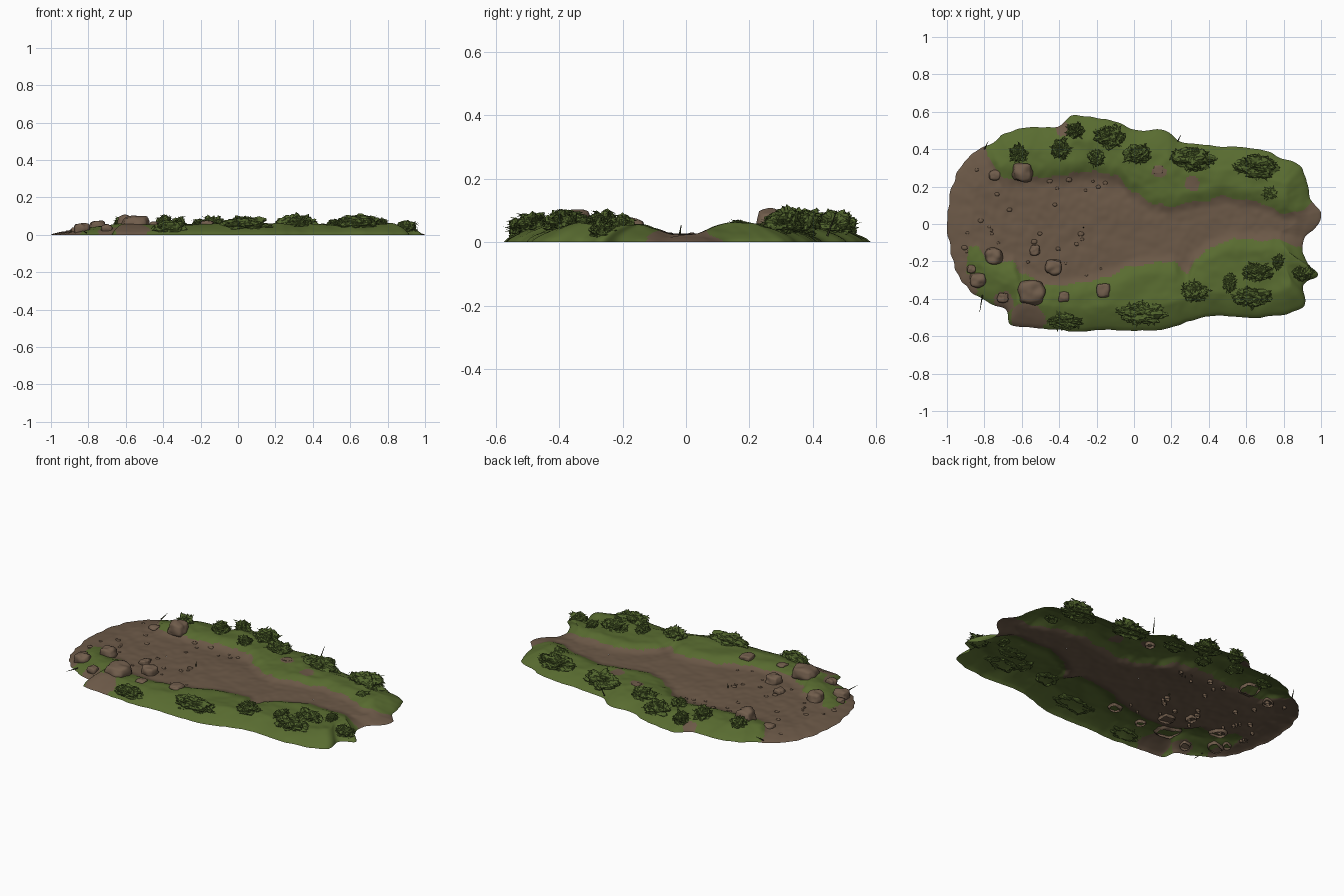
import bpy, bmesh, math, random
from mathutils import Vector, noise
from mathutils.bvhtree import BVHTree

if "Cube" in bpy.data.objects:
    bpy.data.objects.remove(bpy.data.objects["Cube"])
random.seed(4)

def mat(name, c):
    m = bpy.data.materials.new(name)
    m.diffuse_color = (*c, 1)
    m.use_nodes = True
    m.node_tree.nodes["Principled BSDF"].inputs["Base Color"].default_value = m.diffuse_color
    return m
GRASS = mat("grass_green", (0.100, 0.150, 0.030))
DIRT = mat("dirt_brown", (0.150, 0.100, 0.064))
LEAF = mat("leaf_green", (0.080, 0.125, 0.025))
ROCK = mat("rock_brown", (0.165, 0.110, 0.072))
TWIG = mat("twig_dark", (0.045, 0.050, 0.020))

def finish(bm, name, mats, smooth=True):
    me = bpy.data.meshes.new(name)
    bm.to_mesh(me)
    bm.free()
    for m in mats:
        me.materials.append(m)
    for p in me.polygons:
        p.use_smooth = smooth
    ob = bpy.data.objects.new(name, me)
    bpy.context.collection.objects.link(ob)
    return ob

def interp(pts, x):
    for (a, b), (c, d) in zip(pts, pts[1:]):
        if x <= c:
            k = max(0, min(1, (x - a) / (c - a)))
            k = k * k * (3 - 2 * k)
            return b + (d - b) * k
    return pts[-1][1]

def sstep(a, b, v):
    k = max(0, min(1, (v - a) / (b - a)))
    return k * k * (3 - 2 * k)

def n3(x, y, z, f):
    return noise.noise(Vector((x * f, y * f, z * f + 7.3)))

# island outline, clockwise from the left end
RIM = [(-1, 0), (-.98, .16), (-.93, .3), (-.85, .39), (-.78, .42), (-.69, .48), (-.56, .52),
       (-.41, .52), (-.33, .58), (-.23, .57), (-.1, .55), (0, .505), (.16, .5), (.25, .44),
       (.41, .42), (.67, .4), (.81, .345), (.9, .3), (.925, .21), (.94, .13), (1, .05),
       (.96, -.03), (.9, -.08), (.92, -.2), (.98, -.27), (.905, -.33), (.89, -.45), (.67, -.5),
       (.43, -.49), (.3, -.52), (.11, -.565), (-.18, -.565), (-.34, -.575), (-.5, -.555),
       (-.65, -.54), (-.69, -.455), (-.82, -.4), (-.92, -.31), (-.97, -.19)]
# upper and lower edges of the dirt path
UP = [(-1, .9), (-.82, .6), (-.78, .36), (-.7, .24), (-.5, .25), (-.2, .28), (-.1, .25), (0, .17),
      (.1, .11), (.2, .095), (.35, .125), (.5, .15), (.65, .12), (.8, .06), (.86, .06), (1, .14)]
LO = [(-1, -.6), (-.92, -.5), (-.88, -.12), (-.84, -.12), (-.78, -.2), (-.65, -.2), (-.6, -.27),
      (-.45, -.33), (-.3, -.32), (-.13, -.28), (0, -.22), (.2, -.2), (.28, -.27), (.33, -.18),
      (.4, -.12), (.55, -.08), (.75, -.08), (.9, -.12), (1, -.12)]
# bare dirt spots in the grass: x, y, radius
SPOTS = [(-.57, -.51, .09), (-.7, -.42, .055), (-.9, -.34, .07), (-.38, .51, .035),
         (.13, .28, .035), (.31, .215, .035), (-.78, -.12, .04)]

def path_dist(x, y):
    """negative inside the path, positive out on the grass"""
    return max(y - interp(UP, x), interp(LO, x) - y)

def is_dirt(x, y):
    w = .018 * n3(x, y, 0, 14)
    return path_dist(x, y) + w < 0 or any(math.hypot(x - a, y - b) + w < r for a, b, r in SPOTS)

def height(x, y, edge):
    bank = sstep(-.05, .07, path_dist(x, y)) * sstep(-1.0, -.6, x)
    z = .025 + .03 * bank + (.004 + .006 * bank) * n3(x, y, 0, 9) + .003 * n3(x, y, 3, 26)
    # scooped hollow below the curved upper bank
    z -= .009 * math.exp(-((x + .2) / .25) ** 2 - ((y - .2) / .07) ** 2)
    return max(0, z) * min(1, edge / .13) ** .65

# ground sheet: rings lofted from a central spine to the outline
bm = bmesh.new()
PER, RINGS = 12, 48
line = []
for i, p in enumerate(RIM):
    a, b, c, d = (Vector(RIM[(i + k) % len(RIM)]) for k in (-1, 0, 1, 2))
    for j in range(PER):
        t = j / PER
        q = .5 * (2 * b + (c - a) * t + (2 * a - 5 * b + 4 * c - d) * t * t
                  + (3 * b - a - 3 * c + d) * t ** 3)
        q *= 1 + .014 * n3(q.x, q.y, 1, 17)
        line.append(Vector((max(-1, min(1, q.x)), q.y)))
rings = []
for r in range(RINGS + 1):
    t = r / RINGS
    row = []
    for q in line:
        s = Vector((max(-.6, min(.6, q.x * .7)), 0))
        v = s.lerp(q, t)
        row.append(bm.verts.new((v.x, v.y, height(v.x, v.y, (1 - t) * (q - s).length))))
    rings.append(row)
N = len(line)
for r in range(RINGS):
    for i in range(N):
        k = (i + 1) % N
        bm.faces.new((rings[r][i], rings[r + 1][i], rings[r + 1][k], rings[r][k]))
bmesh.ops.remove_doubles(bm, verts=bm.verts, dist=1e-5)
bm.normal_update()
for f in bm.faces:
    if f.normal.z < 0:
        f.normal_flip()
    c = f.calc_center_median()
    f.material_index = 1 if is_dirt(c.x, c.y) else 0
bvh = BVHTree.FromBMesh(bm)
finish(bm, "ground", [GRASS, DIRT])

def ground(x, y):
    hit = bvh.ray_cast(Vector((x, y, 1)), Vector((0, 0, -1)))[0]
    return hit.z if hit else 0

def blob(bm, x, y, rx, ry, top, sub, warp):
    """half-buried lump whose vertices are pushed out by a warp function"""
    g = ground(x, y)
    vs = bmesh.ops.create_icosphere(bm, subdivisions=sub, radius=1)["verts"]
    for v in vs:
        d = v.co.copy()
        p = d * warp(d, x, y)
        px, py = x + p.x * rx, y + p.y * ry
        v.co = (px, py, max(.002, g + p.z * (top - g) if p.z > 0 else g + p.z * .03))
    low = [v for v in vs if v.co.z < .0021 or v.co.z < ground(v.co.x, v.co.y) - .02]
    bmesh.ops.delete(bm, geom=low, context='VERTS')

# rocks: x, y, radius, top
def rock_warp(d, x, y):
    box = 1 / max(abs(d.x), abs(d.y), abs(d.z)) ** .45
    return .9 * box * (1 + .22 * noise.noise(d * 1.3 + Vector((x * 9, y * 9, 0))))
ROCKS = [(-.595, .275, .06, .108), (-.55, -.365, .076, .108), (-.75, -.17, .052, .08),
         (-.835, -.3, .046, .064), (-.7, -.395, .032, .06), (-.43, -.23, .048, .075),
         (-.53, -.14, .03, .05), (-.375, -.39, .03, .065), (-.165, -.355, .04, .078),
         (-.745, .26, .034, .045), (-.87, -.24, .025, .04), (.13, .29, .028, .063)]
for x, y, r, top in ROCKS:
    bm = bmesh.new()
    blob(bm, x, y, r, r * random.uniform(.88, 1.05), top, 4, rock_warp)
    finish(bm, "rock", [ROCK])

# pebbles scattered on the wide end of the path
bm = bmesh.new()
for _ in range(45):
    x, y = random.uniform(-.92, -.1), random.uniform(-.3, .3)
    if path_dist(x, y) < -.02:
        r = random.uniform(.006, .014)
        blob(bm, x, y, r * 1.3, r, ground(x, y) + r * .45, 2, rock_warp)
finish(bm, "pebbles", [DIRT])

# bushes: x, y, half width, half depth, top, slant
BUSHES = [(-.62, .375, .05, .05, .095), (-.395, .4, .05, .06, .108), (-.315, .5, .045, .045, .1),
          (-.13, .465, .085, .065, .102), (-.2, .355, .045, .045, .088), (.02, .375, .075, .055, .103),
          (.315, .345, .12, .07, .11), (.655, .305, .125, .07, .11), (.73, .165, .04, .03, .07),
          (-.365, -.52, .1, .042, .085), (.04, -.475, .14, .06, .098), (.325, -.36, .07, .06, .103),
          (.51, -.315, .04, .055, .085), (.66, -.26, .09, .05, .104), (.63, -.39, .11, .055, .108),
          (.77, -.2, .03, .04, .09), (.9, -.265, .06, .04, .08)]
def bush_warp(d, x, y):
    o = Vector((x * 11, y * 11, 0))
    return .8 + .35 * noise.noise(d * 2.2 + o) + .28 * abs(noise.noise(d * 5 + o)) \
        + .12 * noise.noise(d * 11 + o)
for x, y, rx, ry, top in BUSHES:
    bm = bmesh.new()
    blob(bm, x, y, rx, ry, top, 4, bush_warp)
    # pointed folded leaves over the dome
    g = ground(x, y)
    for _ in range(int(25 + 5000 * rx * ry)):
        a, e = random.uniform(0, math.tau), random.uniform(.1, 1.3)
        d = Vector((math.cos(a) * math.cos(e), math.sin(a) * math.cos(e), math.sin(e)))
        p = d * bush_warp(d, x, y)
        c = Vector((x + p.x * rx, y + p.y * ry, g + p.z * (top - g)))
        b = a + random.uniform(-.9, .9)
        out = Vector((math.cos(b), math.sin(b), random.uniform(-.5, .25))) * random.uniform(.014, .024)
        side = Vector((-math.sin(b), math.cos(b), 0)) * .007
        lift = Vector((0, 0, .003))
        v = [bm.verts.new(q) for q in (c - out * .4, c + side - lift, c + out, c - side - lift)]
        bm.faces.new((v[0], v[2], v[1]))
        bm.faces.new((v[0], v[3], v[2]))
    finish(bm, "bush", [LEAF], False)

# thin twigs at the rim
bm = bmesh.new()
for p, q in [((.235, .445, .02), (.25, .475, .1)), ((-.8, .40, .01), (-.78, .44, .04)),
             ((-.81, -.38, .01), (-.825, -.47, .02)), ((-.27, -.02, .02), (-.27, -.015, .055))]:
    p, q = Vector(p), Vector(q)
    rot = (q - p).to_track_quat('Z', 'Y').to_matrix().to_4x4()
    rot.translation = (p + q) / 2
    bmesh.ops.create_cone(bm, segments=5, radius1=.004, radius2=.001, depth=(q - p).length,
                          cap_ends=True, matrix=rot)
finish(bm, "twigs", [TWIG], False)
